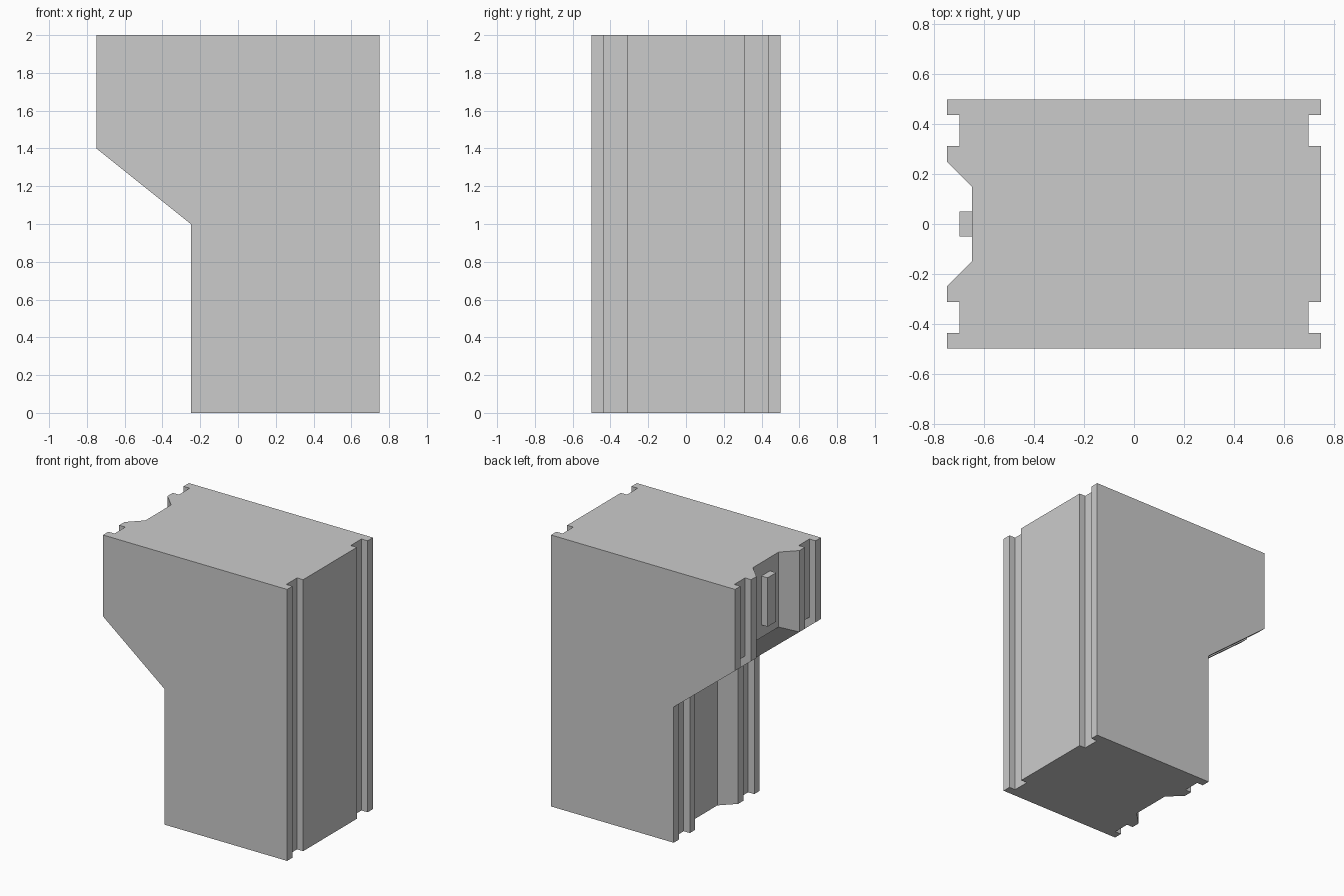
import bpy, bmesh

if "Cube" in bpy.data.objects:
    bpy.data.objects.remove(bpy.data.objects["Cube"])

# Half cross-sections as (y, depth below the face), mirrored about y = 0
GROOVE = [(0.5, 0), (0.4375, 0), (0.4375, 0.05), (0.3125, 0.05), (0.3125, 0)]
RECESS = GROOVE + [(0.25, 0), (0.15, 0.1)]

# Side outline: (left x, z, rise per unit depth so grooves stay parallel to the slope)
STATIONS = [(-0.25, 0, 0), (-0.25, 1.0, 0.48), (-0.75, 1.4, 0.48), (-0.75, 2.0, 0)]


def mirrored(half):
    return half + [(-y, d) for y, d in reversed(half)]


def finish(bm, name):
    bmesh.ops.recalc_face_normals(bm, faces=bm.faces[:])
    mesh = bpy.data.meshes.new(name)
    bm.to_mesh(mesh)
    bm.free()
    obj = bpy.data.objects.new(name, mesh)
    bpy.context.collection.objects.link(obj)
    return obj


# Main body: grooved outline lofted through the side profile
bm = bmesh.new()
rings = []
for x, z, rise in STATIONS:
    left = [(x + d, y, z + d * rise) for y, d in mirrored(RECESS)]
    right = [(0.75 - d, y, z) for y, d in reversed(mirrored(GROOVE))]
    rings.append([bm.verts.new(p) for p in left + right])
for low, high in zip(rings, rings[1:]):
    for i in range(len(low)):
        j = (i + 1) % len(low)
        bm.faces.new((low[i], low[j], high[j], high[i]))
bm.faces.new(rings[0])
bm.faces.new(rings[-1])
finish(bm, "stepped_body")

# Small upright bar inside the upper recess
bm = bmesh.new()
bmesh.ops.create_cube(bm, size=1)
bmesh.ops.scale(bm, vec=(0.05, 0.1, 0.36), verts=bm.verts)
bmesh.ops.translate(bm, vec=(-0.675, 0, 1.72), verts=bm.verts)
finish(bm, "recess_bar")
